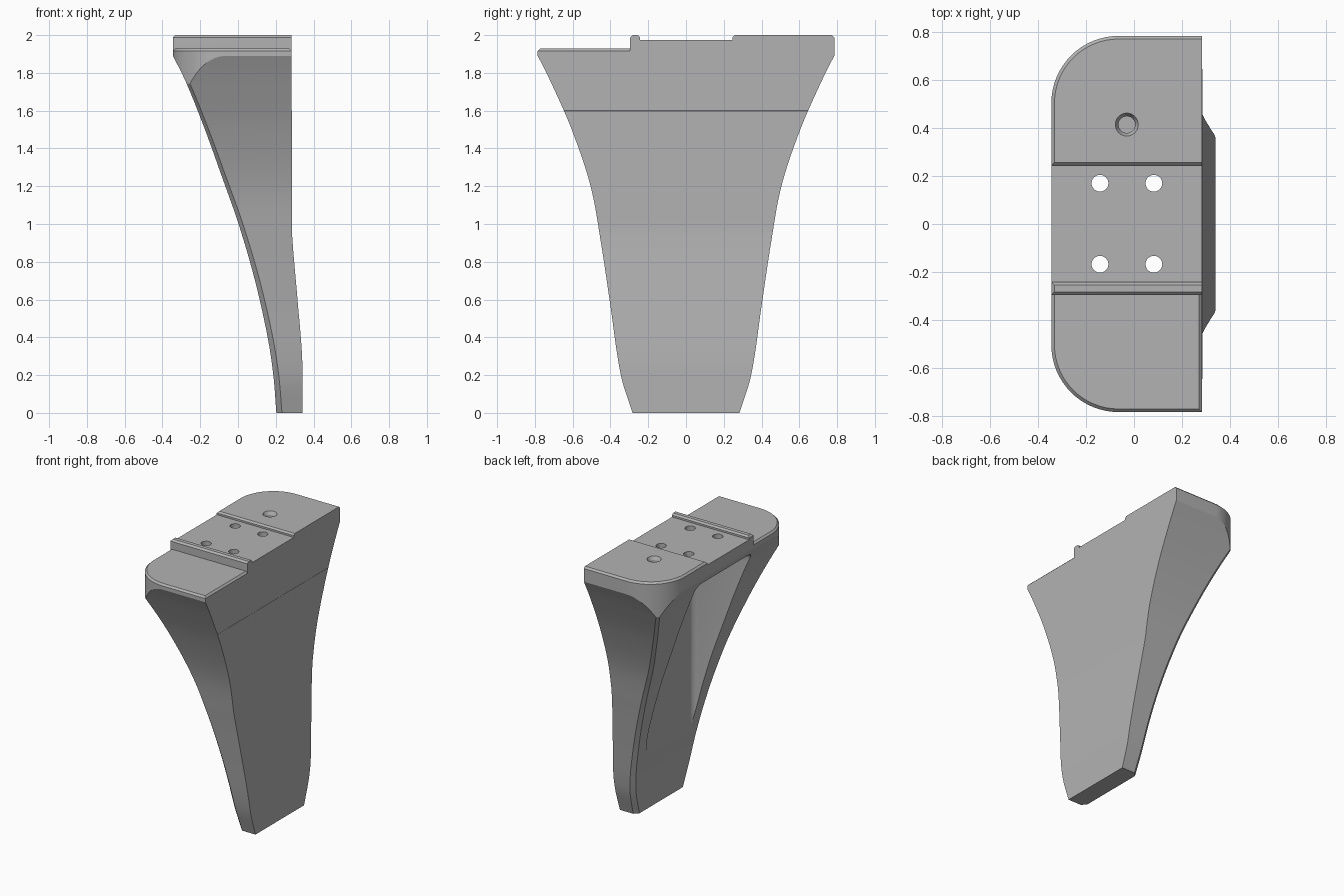
import bpy
import bmesh
import math

if "Cube" in bpy.data.objects:
    bpy.data.objects.remove(bpy.data.objects["Cube"], do_unlink=True)

grey = bpy.data.materials.new("plain_grey")
grey.use_nodes = True
GREY = (0.45, 0.45, 0.45, 1)
grey.diffuse_color = GREY
grey.node_tree.nodes["Principled BSDF"].inputs["Base Color"].default_value = GREY


def loft(name, rings):
    """Closed solid through rings of equal point count."""
    bm = bmesh.new()
    rows = [[bm.verts.new(p) for p in ring] for ring in rings]
    n = len(rows[0])
    for a, b in zip(rows, rows[1:]):
        for i in range(n):
            j = (i + 1) % n
            bm.faces.new((a[i], a[j], b[j], b[i]))
    bm.faces.new(rows[0][::-1])
    bm.faces.new(rows[-1])
    bmesh.ops.recalc_face_normals(bm, faces=bm.faces)
    me = bpy.data.meshes.new(name)
    bm.to_mesh(me)
    bm.free()
    me.materials.append(grey)
    ob = bpy.data.objects.new(name, me)
    bpy.context.collection.objects.link(ob)
    return ob


def apply_modifier(ob, mod):
    bpy.ops.object.select_all(action="DESELECT")
    bpy.context.view_layer.objects.active = ob
    ob.select_set(True)
    bpy.ops.object.modifier_apply(modifier=mod.name)


def combine(ob, other, operation):
    mod = ob.modifiers.new("combine", "BOOLEAN")
    mod.operation = operation
    mod.solver = "EXACT"
    mod.object = other
    apply_modifier(ob, mod)
    bpy.data.objects.remove(other, do_unlink=True)


def smooth_curve(points, z):
    """Catmull-Rom style value at height z from (z, value) points."""
    k = max(i for i in range(len(points) - 1) if points[i][0] <= z or i == 0)

    def slope(i):
        a, b = points[max(i - 1, 0)], points[min(i + 1, len(points) - 1)]
        return (b[1] - a[1]) / (b[0] - a[0])

    (z0, v0), (z1, v1) = points[k], points[k + 1]
    h = z1 - z0
    t = (z - z0) / h
    return ((2*t**3 - 3*t**2 + 1) * v0 + (t**3 - 2*t**2 + t) * h * slope(k)
            + (3*t**2 - 2*t**3) * v1 + (t**3 - t**2) * h * slope(k + 1))


# Leg body: tapering section with chamfered inner corners
WIDTH = [(0, .283), (.2, .345), (.58, .402), (.9, .45), (1.2, .505),
         (1.5, .605), (1.75, .715), (1.89, .785), (2.1, .9)]
INNER = [(0, .203), (.2, .187), (.4, .157), (.7, .09), (1, .003),
         (1.25, -.085), (1.5, -.175), (1.75, -.275), (1.89, -.345), (2.1, -.46)]
OUTER = [(0, .341), (.3, .339), (.6, .315), (.95, .286), (1.1, .285), (2.1, .285)]
rings = []
STEPS = 56
for s in range(STEPS + 1):
    z = 2.1 * s / STEPS
    w, xi = smooth_curve(WIDTH, z), smooth_curve(INNER, z)
    xo = .341 if z < .3 else (.285 if z > 1 else smooth_curve(OUTER, z))
    c = .03 - .007 * z
    half = [(xo, w), (xi + c, w), (xi, w - c)]
    ring = half + [(x, -y) for x, y in reversed(half)]
    rings.append([(x, y, z) for x, y in ring])
leg = loft("leg", rings)


# Footprint of the mounting head, rounded on the inner side only
def footprint(z, x0, x1, y0, y1, r0, r1):
    pts = [(x1, y0)]
    for cy, r, start in ((y0 + r0, r0, 270), (y1 - r1, r1, 180)):
        for i in range(17):
            a = math.radians(start - 90 * i / 16)
            pts.append((x0 + r + r * math.cos(a), cy + r * math.sin(a)))
    pts.append((x1, y1))
    return [(x, y, z) for x, y in pts]


X0, X1, Y, R, C = -.345, .284, .785, .28, .013
STEP = -.296
low = loft("head_low", [
    footprint(-.1, X0, .5, -Y, Y, R, R),
    footprint(1.5, X0, .5, -Y, Y, R, R),
    footprint(1.6, X0, X1, -Y, Y, R, R),
    footprint(1.917, X0, X1, -Y, Y, R, R),
    footprint(1.93, X0 + C, X1 - C, C - Y, Y - C, R - C, R - C)])
high = loft("head_high", [
    footprint(1.8, X0, X1, STEP, Y, .001, R),
    footprint(2 - C, X0, X1, STEP, Y, .001, R),
    footprint(2, X0 + C, X1, STEP + C, Y - C, .001, R - C)])
combine(low, high, "UNION")
combine(leg, low, "INTERSECT")

# Shallow channel across the top with chamfered lips
channel = [(-.243, 1.975), (.245, 1.975), (.245, 1.988), (.257, 2),
           (.257, 2.05), (-.255, 2.05), (-.255, 2), (-.243, 1.988)]
combine(leg, loft("channel", [[(x, y, z) for y, z in channel] for x in (-.6, .6)]),
        "DIFFERENCE")

# Hollow on the inner side with softened corners
hollow = loft("hollow", [
    [(x, -h, -.3), (x, h, -.3), (x, h, top), (x, -h, top)]
    for x, h, top in ((-.6, .345, 1.86), (.148, .285, 1.82))])
bevel = hollow.modifiers.new("soft", "BEVEL")
bevel.width = .05
bevel.segments = 5
apply_modifier(hollow, bevel)
combine(leg, hollow, "DIFFERENCE")


# Screw holes
def drill(x, y, levels):
    angles = [2 * math.pi * i / 32 for i in range(32)]
    combine(leg, loft("drill", [
        [(x + r * math.cos(a), y + r * math.sin(a), z) for a in angles]
        for z, r in levels]), "DIFFERENCE")


for hx in (-.142, .083):
    for hy in (-.168, .17):
        drill(hx, hy, [(1.7, .035), (2.1, .035)])
drill(-.03, .415, [(1.9, .035), (1.975, .035), (2, .048), (2.05, .048)])

# Smooth shading with crisp edges
bpy.ops.object.select_all(action="DESELECT")
leg.select_set(True)
bpy.context.view_layer.objects.active = leg
bpy.ops.object.shade_smooth_by_angle(angle=math.radians(25))
